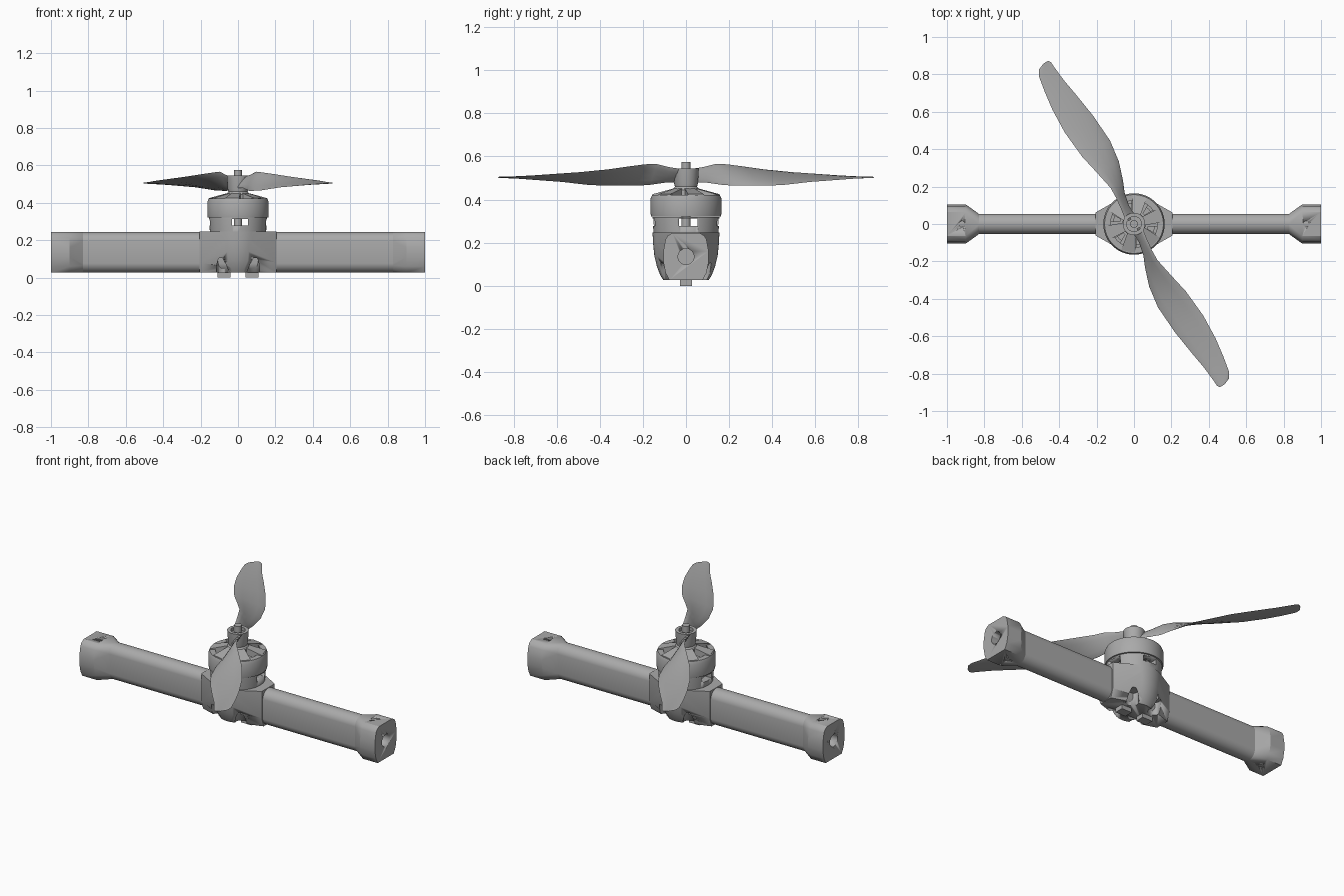
import bpy, bmesh, math
from mathutils import Vector, Matrix

cube = bpy.data.objects.get("Cube")
if cube:
    bpy.data.objects.remove(cube, do_unlink=True)

grey = bpy.data.materials.new("plain grey")
grey.use_nodes = True
grey.diffuse_color = (0.4, 0.4, 0.4, 1)
grey.node_tree.nodes["Principled BSDF"].inputs["Base Color"].default_value = (0.4, 0.4, 0.4, 1)


def finish(bm, name, angle=30):
    bmesh.ops.recalc_face_normals(bm, faces=bm.faces)
    mesh = bpy.data.meshes.new(name)
    bm.to_mesh(mesh)
    bm.free()
    mesh.materials.append(grey)
    ob = bpy.data.objects.new(name, mesh)
    bpy.context.collection.objects.link(ob)
    select(ob)
    bpy.ops.object.shade_smooth_by_angle(angle=math.radians(angle))
    return ob


def select(ob):
    bpy.ops.object.select_all(action='DESELECT')
    ob.select_set(True)
    bpy.context.view_layer.objects.active = ob


def hull(name, points):
    bm = bmesh.new()
    for p in points:
        bm.verts.new(p)
    out = bmesh.ops.convex_hull(bm, input=bm.verts)
    bmesh.ops.delete(bm, geom=[v for v in out["geom_interior"] if v.is_valid], context='VERTS')
    bmesh.ops.dissolve_limit(bm, angle_limit=0.01, verts=bm.verts, edges=bm.edges)
    return finish(bm, name)


def lathe(name, profile, closed=False, steps=64):
    # Spin (radius, height) points about the z axis
    bm = bmesh.new()
    rings = [[bm.verts.new((r * math.cos(a), r * math.sin(a), z))
              for a in (math.tau * i / steps for i in range(steps))] for r, z in profile]
    pairs = list(zip(rings, rings[1:]))
    if closed:
        pairs.append((rings[-1], rings[0]))
    else:
        bm.faces.new(rings[0])
        bm.faces.new(rings[-1])
    for a, b in pairs:
        for i in range(steps):
            j = (i + 1) % steps
            bm.faces.new((a[i], a[j], b[j], b[i]))
    return finish(bm, name)


def box(name, centre, size):
    bm = bmesh.new()
    bmesh.ops.create_cube(bm, size=1, matrix=Matrix.Translation(centre) @ Matrix.Diagonal((*size, 1)))
    return finish(bm, name)


def rod(name, centre, radius, length, axis='Z'):
    turn = Matrix.Rotation(math.pi / 2, 4, 'Y') if axis == 'X' else Matrix()
    bm = bmesh.new()
    bmesh.ops.create_cone(bm, cap_ends=True, segments=32, radius1=radius, radius2=radius,
                          depth=length, matrix=Matrix.Translation(centre) @ turn)
    return finish(bm, name)


def cut(ob, cutters):
    for c in cutters:
        c.hide_render = True
        mod = ob.modifiers.new("cut", 'BOOLEAN')
        mod.operation, mod.solver, mod.object = 'DIFFERENCE', 'EXACT', c
        select(ob)
        bpy.ops.object.modifier_apply(modifier=mod.name)
        bpy.data.objects.remove(c, do_unlink=True)


def arm_section(x, r=0.055, low=0.026, high=0.244):
    # Tall section with round top and bottom
    pts = []
    for i in range(32):
        a = math.tau * (i + 0.5) / 32
        z = (high - r if math.sin(a) > 0 else low + r) + r * math.sin(a)
        pts.append((x, r * math.cos(a), z))
    return pts


# Long arm
hull("arm", arm_section(-0.95) + arm_section(0.95))

# Flared end blocks with a bolt hole and an axial socket
END = [(0.063, 0.245), (0.085, 0.232), (0.095, 0.215), (0.105, 0.16), (0.105, 0.11), (0.095, 0.06), (0.077, 0.026)]
for side, label in ((1, "left"), (-1, "right")):
    pts = arm_section(side * 0.83)
    for x in (0.9, 1.0):
        pts += [(side * x, s * y, z) for y, z in END for s in (1, -1)]
    block = hull(label + "_end_block", pts)
    cut(block, [rod("bolt_hole", (side * 0.92, 0, 0.24), 0.016, 0.12),
                rod("bolt_hole", (side * 0.92, 0, 0.03), 0.016, 0.12),
                rod("socket", (side, 0, 0.135), 0.037, 0.12, 'X')])

# Central pod: round tapering cup blended into the arm
pod_points = []
for r, z in ((0.155, 0.246), (0.153, 0.2), (0.147, 0.14), (0.135, 0.09), (0.12, 0.05), (0.105, 0.026)):
    pod_points += [(r * math.cos(math.tau * i / 64), r * math.sin(math.tau * i / 64), z) for i in range(64)]
for side in (1, -1):
    pod_points += [(side * 0.205, s * y, z) for s in (1, -1)
                   for y, z in ((0.062, 0.246), (0.062, 0.08), (0.045, 0.026))]
pod = hull("motor_pod", pod_points)
cut(pod, [rod("notch", (sx * 0.08, sy * 0.08, 0.04), 0.036, 0.13) for sx in (1, -1) for sy in (1, -1)])
for side, label in ((1, "left"), (-1, "right")):
    box(label + "_foot", (side * 0.075, 0, 0.03), (0.07, 0.055, 0.06))

# Motor base with crossed see-through slots
base = lathe("motor_base", [(0.15, 0.24), (0.155, 0.31), (0.155, 0.32), (0.11, 0.32), (0.11, 0.25)], True)
cut(base, [box("slot", (0.01, 0, 0.295), (0.085, 0.5, 0.034)),
           box("slot", (0, 0.01, 0.295), (0.5, 0.085, 0.034))])

# Stator core and teeth
lathe("stator_core", [(0.075, 0.325), (0.075, 0.385)])
for i in range(12):
    tooth = box("stator_tooth", (0.095, 0, 0.355), (0.07, 0.028, 0.06))
    tooth.rotation_euler.z = math.tau * i / 12

# Rotating bell, spokes and hub
lathe("motor_bell", [(0.162, 0.322), (0.164, 0.335), (0.164, 0.405), (0.157, 0.422),
                     (0.125, 0.422), (0.135, 0.4), (0.135, 0.322)], True)
lathe("motor_hub", [(0.062, 0.40), (0.062, 0.445), (0.05, 0.462)])
for i in range(6):
    spoke = hull("bell_spoke", [(x, s * y, z) for s in (1, -1)
                 for x, y, z in ((0.04, 0.022, 0.455), (0.04, 0.022, 0.41),
                                 (0.15, 0.038, 0.425), (0.15, 0.038, 0.395))])
    spoke.rotation_euler.z = math.tau * (i + 0.3) / 6

# Propeller hub and shaft
lathe("propeller_hub", [(0.05, 0.455), (0.055, 0.475), (0.06, 0.545), (0.04, 0.545), (0.04, 0.525), (0.022, 0.525)])
lathe("motor_shaft", [(0.021, 0.24), (0.021, 0.575)], steps=32)

# Twisted blades: distance, upper edge (offset, z), lower edge (offset, z)
BLADE = [(0.03, -0.03, 0.54, 0.03, 0.48), (0.1, -0.02, 0.55, 0.025, 0.478),
         (0.17, -0.013, 0.566, 0.04, 0.468), (0.23, -0.012, 0.563, 0.065, 0.464),
         (0.33, -0.033, 0.553, 0.097, 0.464), (0.45, -0.06, 0.54, 0.112, 0.467),
         (0.61, -0.076, 0.527, 0.1, 0.482), (0.75, -0.072, 0.518, 0.078, 0.49),
         (0.85, -0.06, 0.511, 0.06, 0.496), (0.94, -0.045, 0.506, 0.05, 0.5),
         (0.97, -0.025, 0.505, 0.048, 0.501), (0.985, 0.01, 0.504, 0.04, 0.502)]


def blade(name, turn):
    bm = bmesh.new()
    rows = []
    for s, t0, z0, t1, z1 in BLADE:
        a, b = Vector((s, -t0, z0)), Vector((s, -t1, z1))
        normal = (b - a).cross(Vector((1, 0, 0))).normalized()
        thick = 0.011 - 0.008 * s
        row = []
        # Thin cambered lens section
        for i in range(12):
            ang = math.tau * i / 12
            k = 0.5 - 0.5 * math.cos(ang)
            off = thick * math.sin(ang) * (0.9 if i < 6 else 0.6)
            p = a.lerp(b, k) + normal * off
            row.append(bm.verts.new(p))
        rows.append(row)
    for p, q in zip(rows, rows[1:]):
        for i in range(12):
            j = (i + 1) % 12
            bm.faces.new((p[i], p[j], q[j], q[i]))
    bm.faces.new(rows[0])
    bm.faces.new(rows[-1])
    bmesh.ops.rotate(bm, verts=bm.verts, matrix=Matrix.Rotation(turn, 3, 'Z'))
    return finish(bm, name, 50)


blade("back_blade", math.radians(120))
blade("front_blade", math.radians(300))
